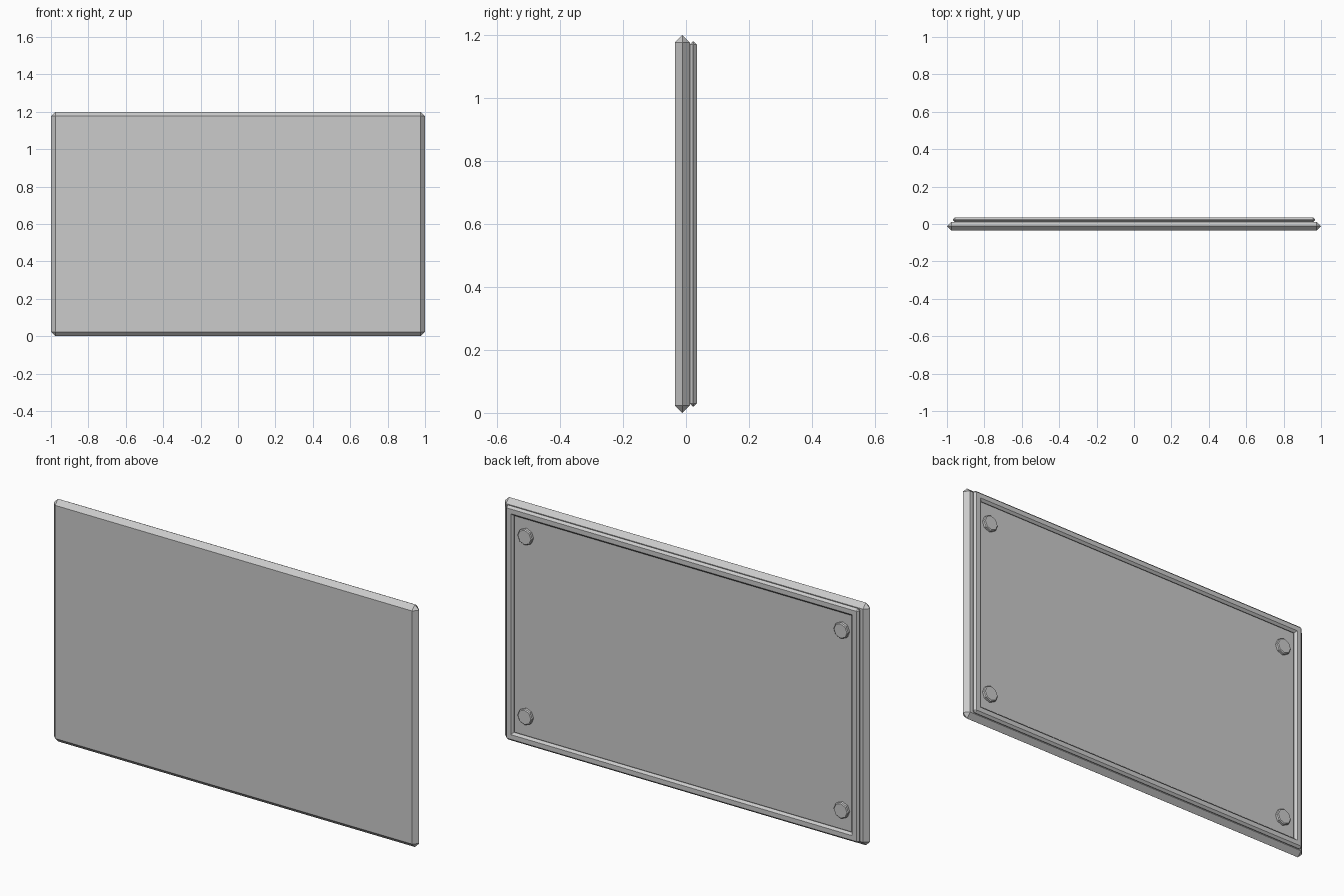
import bpy
import math

if "Cube" in bpy.data.objects:
    bpy.data.objects.remove(bpy.data.objects["Cube"])


def chamfer(obj, width):
    mod = obj.modifiers.new("chamfer", 'BEVEL')
    mod.width = width
    mod.segments = 1
    mod.limit_method = 'ANGLE'


def box(name, center, size, width):
    bpy.ops.mesh.primitive_cube_add(size=1, location=center)
    obj = bpy.context.object
    obj.name = name
    obj.scale = size
    bpy.ops.object.transform_apply(location=False, rotation=False, scale=True)
    chamfer(obj, width)
    return obj


# Main board with a full-thickness chamfer around its rim
box("board", (0, -0.0115, 0.6), (2.0, 0.047, 1.2), 0.0233)

# Rear frame: long rails across, shorter stiles ending inside the rails
for side, label in ((-1, "a"), (1, "b")):
    box("frame_rail_" + label, (0, 0.023, 0.6 + side * 0.558),
        (1.936, 0.024, 0.044), 0.0105)
    box("frame_stile_" + label, (side * 0.946, 0.023, 0.6),
        (0.044, 0.024, 1.116), 0.0105)

# Low-poly bolt heads at the rear corners
for x in (-0.865, 0.865):
    for z in (0.155, 1.045):
        bpy.ops.mesh.primitive_cylinder_add(
            vertices=8, radius=0.04, depth=0.03,
            location=(x, 0.013, z), rotation=(math.pi / 2, 0, 0))
        bolt = bpy.context.object
        bolt.name = "bolt_head"
        mod = bolt.modifiers.new("chamfer", 'BEVEL')
        mod.width = 0.004
        mod.segments = 1
        mod.limit_method = 'ANGLE'
        mod.angle_limit = math.radians(60)
